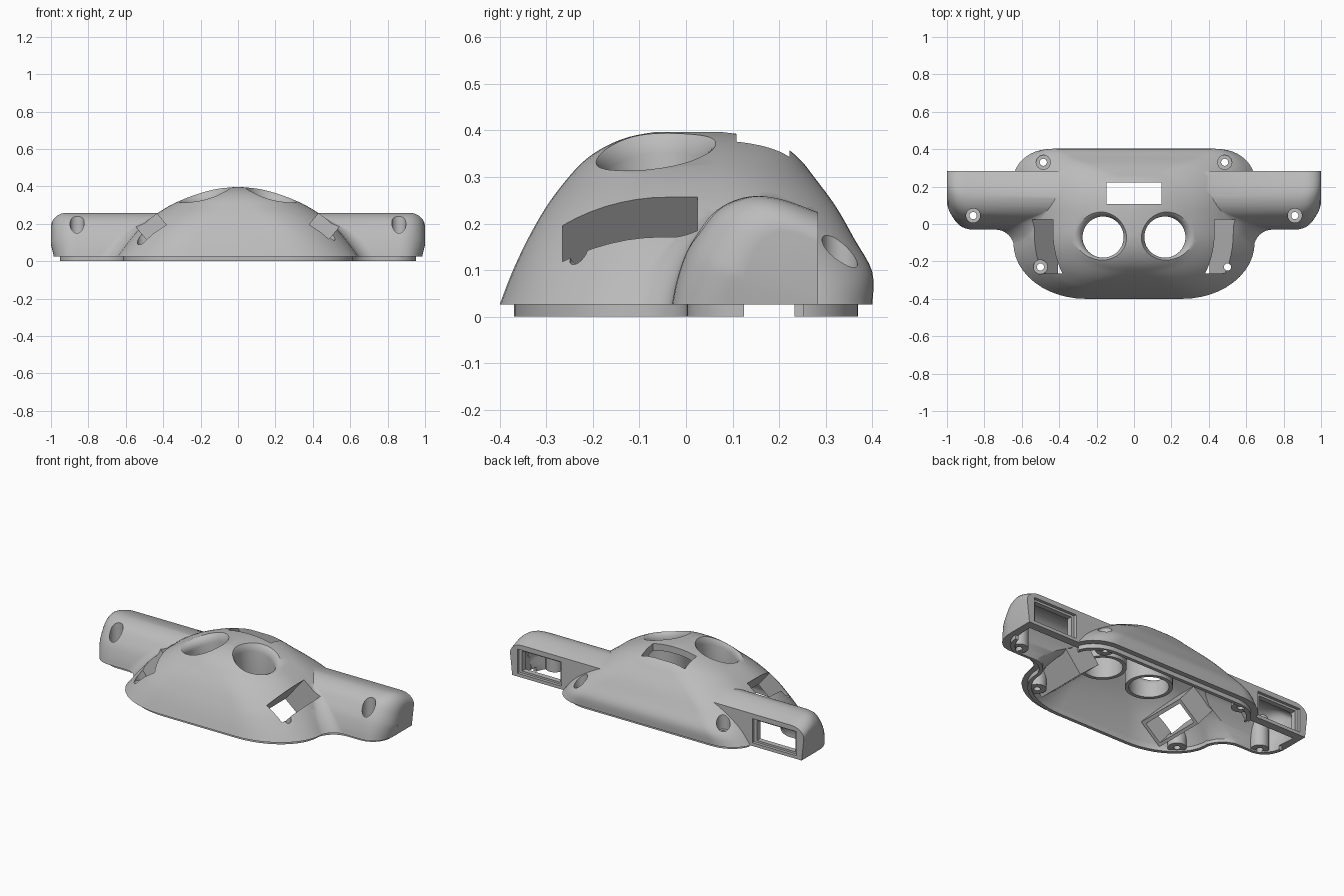
import bpy, bmesh
from math import sin, cos, pi, radians, sqrt
from mathutils import Matrix, Vector

if "Cube" in bpy.data.objects:
    bpy.data.objects.remove(bpy.data.objects["Cube"])

grey = bpy.data.materials.new("light_grey")
grey.use_nodes = True
grey.diffuse_color = (0.5, 0.5, 0.5, 1)
grey.node_tree.nodes["Principled BSDF"].inputs["Base Color"].default_value = (0.5, 0.5, 0.5, 1)


def finish(bm, name):
    bmesh.ops.recalc_face_normals(bm, faces=bm.faces)
    mesh = bpy.data.meshes.new(name)
    bm.to_mesh(mesh)
    bm.free()
    mesh.materials.append(grey)
    obj = bpy.data.objects.new(name, mesh)
    bpy.context.collection.objects.link(obj)
    return obj


def loft(rings, name):
    bm = bmesh.new()
    rows = [[bm.verts.new(p) for p in ring] for ring in rings]
    for a, b in zip(rows, rows[1:]):
        for i in range(len(a)):
            j = (i + 1) % len(a)
            bm.faces.new((a[i], a[j], b[j], b[i]))
    bm.faces.new(rows[0][::-1])
    bm.faces.new(rows[-1])
    return finish(bm, name)


def cylinder(x, y, z0, z1, r, name="cylinder", n=40):
    return loft([[(x + r * cos(2 * pi * i / n), y + r * sin(2 * pi * i / n), z)
                  for i in range(n)] for z in (z0, z1)], name)


def box(lo, hi, name="box", matrix=Matrix()):
    bm = bmesh.new()
    lo, hi = Vector(lo), Vector(hi)
    place = matrix @ Matrix.Translation((lo + hi) / 2) @ Matrix.Diagonal((*(hi - lo), 1))
    bmesh.ops.create_cube(bm, size=1, matrix=place)
    return finish(bm, name)


def side_box(side, x0, x1, y0, y1, z0, z1):
    return box((min(side * x0, side * x1), y0, z0), (max(side * x0, side * x1), y1, z1))


def combine(target, other, operation):
    mod = target.modifiers.new(operation, "BOOLEAN")
    mod.operation, mod.object, mod.solver = operation, other, "EXACT"
    bpy.context.view_layer.objects.active = target
    bpy.ops.object.modifier_apply(modifier=mod.name)
    bpy.data.objects.remove(other)


def smooth_rows(keys, steps=4):
    # Catmull-Rom interpolation through rows of values
    rows = []
    for i in range(len(keys) - 1):
        quad = [keys[max(i - 1, 0)], keys[i], keys[i + 1], keys[min(i + 2, len(keys) - 1)]]
        for s in range(steps):
            t = s / steps
            rows.append([b + 0.5 * t * (c - a + t * (2 * a - 5 * b + 4 * c - d + t * (3 * (b - c) + d - a)))
                         for a, b, c, d in zip(*quad)])
    return rows + [list(keys[-1])]


def shrink(a, b, t):
    mid, half = (a + b) / 2, max((b - a) / 2 - t, 0.012)
    return mid - half, mid + half


# height, half width, front reach, rear reach of the dome
DOME = smooth_rows([(0.03, 0.645, 0.4, 0.4), (0.1, 0.594, 0.373, 0.4), (0.17, 0.536, 0.34, 0.362),
                    (0.24, 0.46, 0.30, 0.322), (0.3, 0.367, 0.255, 0.278), (0.34, 0.28, 0.217, 0.246),
                    (0.37, 0.195, 0.172, 0.208), (0.39, 0.115, 0.122, 0.15), (0.4, 0.025, 0.07, 0.08)])
# y and z along the arm section, from the front foot to the rear edge
ARM = smooth_rows([(-0.03, 0.03), (-0.02, 0.08), (0.0, 0.14), (0.03, 0.19), (0.06, 0.227), (0.1, 0.252),
                   (0.15, 0.263), (0.21, 0.254), (0.283, 0.228)]) + [[0.283, 0.03]]
ARM_END, CORNER = 1.0, 0.14


def dome_ring(row, t=0.0, z=None, n=12):
    # rectangle with elliptical corners
    h, w, f, b = row
    x0, x1 = shrink(-w, w, t)
    y0, y1 = shrink(-f, b, t)
    front = (max(min(0.33, w * 0.9) - t, x1 * 0.6), max(min(0.3, f * 0.85) - t, (y1 - y0) * 0.3))
    r = 0.165 + (h - 0.03) * 0.3
    back = (max(min(r, w * 0.75) - t, x1 * 0.3), max(min(r, b * 0.75) - t, (y1 - y0) * 0.2))
    pts = []
    for k, (sx, sy) in enumerate(((1, 1), (-1, 1), (-1, -1), (1, -1))):
        rx, ry = back if sy > 0 else front
        for i in range(n + 1):
            a = (k + i / n) * pi / 2
            pts.append((sx * (x1 - rx) + rx * cos(a), (y1 if sy > 0 else y0) - sy * ry + ry * sin(a),
                        h if z is None else z))
    return pts


def arm_solid(side, t, name, floor=0.03):
    # section swept outwards, with a rounded front corner and top edge at the end
    end, rings = ARM_END - t, []
    for i in range(-1, 11):
        a = i / 10 * pi / 2
        x = 0.2 if i < 0 else end - CORNER + CORNER * sin(a)
        in_front = 0 if i < 0 else CORNER * (1 - cos(a))
        over = max(0, x - (end - 0.085)) / 0.085
        in_top = 0.075 * (1 - sqrt(max(0, 1 - over * over)))
        ring = []
        for y, z in ARM:
            y = 0.1265 + (y - 0.1265) * (1 - 2 * t / 0.313)
            y = 0.283 - t - (0.283 - t - y) * (1 - in_front / (0.313 - 2 * t))
            draft = 0.015 * max(0, 0.12 - z) / 0.09 * over
            top = 0.03 + (z - 0.03) * (1 - in_top / 0.233) * (1 - 0.75 * t / 0.233)
            ring.append((side * (x - draft), y, floor if z <= 0.0301 else top))
        rings.append(ring)
    return loft(rings, name)


def arm_lip_ring(side, z, t=0.033):
    x1, y0, y1, r = ARM_END - 0.015 - t, -0.03 + t, 0.283 - t, CORNER - t / 2
    arc = [(x1 - r + r * sin(a), y0 + r - r * cos(a)) for a in (pi / 2 * i / 12 for i in range(13))]
    return [(side * x, y, z) for x, y in [(0.2, y1), (0.2, y0)] + arc + [(x1, y1)]]


def fillet_ring(y, h, side, t=0.0, z=None):
    # vertical concave blend where the arm front meets the dome
    w = next(a[1] + (b[1] - a[1]) * (h - a[0]) / (b[0] - a[0])
             for a, b in zip(DOME, DOME[1:]) if a[0] <= h <= b[0]) - 0.004
    r = 0.1 * max(0.03, 1 - (h / 0.24) ** 3)
    pts = [(w - t - 0.08, y - r), (w - t - 0.08, y + t + 0.04), (w + r, y + t + 0.04)]
    pts += [(w + r + (r + t) * cos(a), y - r + (r + t) * sin(a))
            for a in (pi / 2 + pi / 2 * i / 10 for i in range(11))]
    return [(side * x, py, h if z is None else z) for x, py in pts]


# Outer body: dome, two arms, joint fillets and an inset base lip
FRONT = [p for p in ARM if p[0] < 0.08 and p[1] < 0.238]
LIP = (0.004, 0.05)
cover = loft([dome_ring(r) for r in DOME], "cover_shell")
for s in (1, -1):
    combine(cover, arm_solid(s, 0, "arm"), "UNION")
    combine(cover, loft([fillet_ring(y, z, s) for y, z in FRONT], "joint_fillet"), "UNION")
combine(cover, loft([dome_ring(DOME[0], 0.031, z) for z in LIP], "lip"), "UNION")
for s in (1, -1):
    combine(cover, loft([arm_lip_ring(s, z) for z in LIP], "arm_lip"), "UNION")
    combine(cover, loft([fillet_ring(*FRONT[0], s, 0.032, z) for z in LIP], "fillet_lip"), "UNION")

# Cavity solid, open at the bottom
cavity = loft([dome_ring(DOME[0], 0.052, -0.05)]
              + [dome_ring(r, 0.052, r[0] * 0.92) for r in DOME], "cavity")
for s in (1, -1):
    combine(cavity, arm_solid(s, 0.05, "arm_cavity", -0.06), "UNION")
    combine(cavity, loft([fillet_ring(*FRONT[0], s, 0.054, -0.055)]
                         + [fillet_ring(y, z, s, 0.054, z * 0.8) for y, z in FRONT], "fillet_cavity"), "UNION")

SCREWS = [(0.86, 0.045, 0.1), (0.485, 0.33, 0.09), (0.5, -0.23, 0.09)]
EYE_X, EYE_Y, EYE_R = 0.165, -0.07, 0.11


def slot_matrix(side):
    return Matrix.Translation((side * 0.478, -0.12, 0.212)) @ Matrix.Rotation(side * radians(40), 4, "Y")


# Inner tubes, slot frames and screw posts are kept out of the cavity
for s in (1, -1):
    combine(cavity, cylinder(s * EYE_X, EYE_Y, 0.2, 0.6, EYE_R + 0.022), "DIFFERENCE")
    combine(cavity, box((-0.085, -0.165, -0.19), (0.085, 0.165, 0.2), "frame", slot_matrix(s)), "DIFFERENCE")
    for x, y, z in SCREWS:
        combine(cavity, cylinder(s * x, y, 0.012, 0.6, 0.052), "DIFFERENCE")
combine(cover, cavity, "DIFFERENCE")


def eye_cutter(side):
    # straight bore with a flared mouth that follows the sloping surface
    profile = [(-0.5, 0), (-0.06, 0), (-0.045, 0.003), (-0.031, 0.009), (-0.019, 0.018),
               (-0.009, 0.031), (-0.002, 0.048), (0.004, 0.07), (0.03, 0.1)]
    rings = []
    for h, flare in profile:
        ring = []
        for i in range(48):
            a = 2 * pi * i / 48
            dx, dy = (EYE_R + flare) * cos(a), (EYE_R + flare) * sin(a)
            ring.append((side * (EYE_X + dx), EYE_Y + dy, 0.377 + h - 0.34 * dx + 0.12 * dy))
        rings.append(ring)
    return loft(rings, "eye_cutter")


# Openings
for s in (1, -1):
    combine(cover, eye_cutter(s), "DIFFERENCE")
    combine(cover, box((-0.067, -0.145, -0.23), (0.064, 0.145, 0.25), "slot", slot_matrix(s)), "DIFFERENCE")
    for x, y, z in SCREWS:
        combine(cover, cylinder(s * x, y, z, 0.6, 0.038), "DIFFERENCE")
        combine(cover, cylinder(s * x, y, -0.1, 0.3, 0.019), "DIFFERENCE")
    # rear arm port with a shallow recess, and the gap in the lip at the arm end
    combine(cover, side_box(s, 0.67, 0.93, 0.2, 0.31, 0.062, 0.185), "DIFFERENCE")
    combine(cover, side_box(s, 0.65, 0.95, 0.265, 0.31, 0.05, 0.198), "DIFFERENCE")
    combine(cover, side_box(s, 0.6, 1.1, 0.125, 0.252, -0.1, 0.03), "DIFFERENCE")
combine(cover, box((-0.148, 0.108, 0.2), (0.148, 0.222, 0.6)), "DIFFERENCE")

# Settle on the ground and shade
low = min(v.co.z for v in cover.data.vertices)
cover.data.transform(Matrix.Translation((0, 0, -low)))
bpy.ops.object.select_all(action="DESELECT")
cover.select_set(True)
bpy.context.view_layer.objects.active = cover
bpy.ops.object.shade_smooth_by_angle(angle=radians(32))
